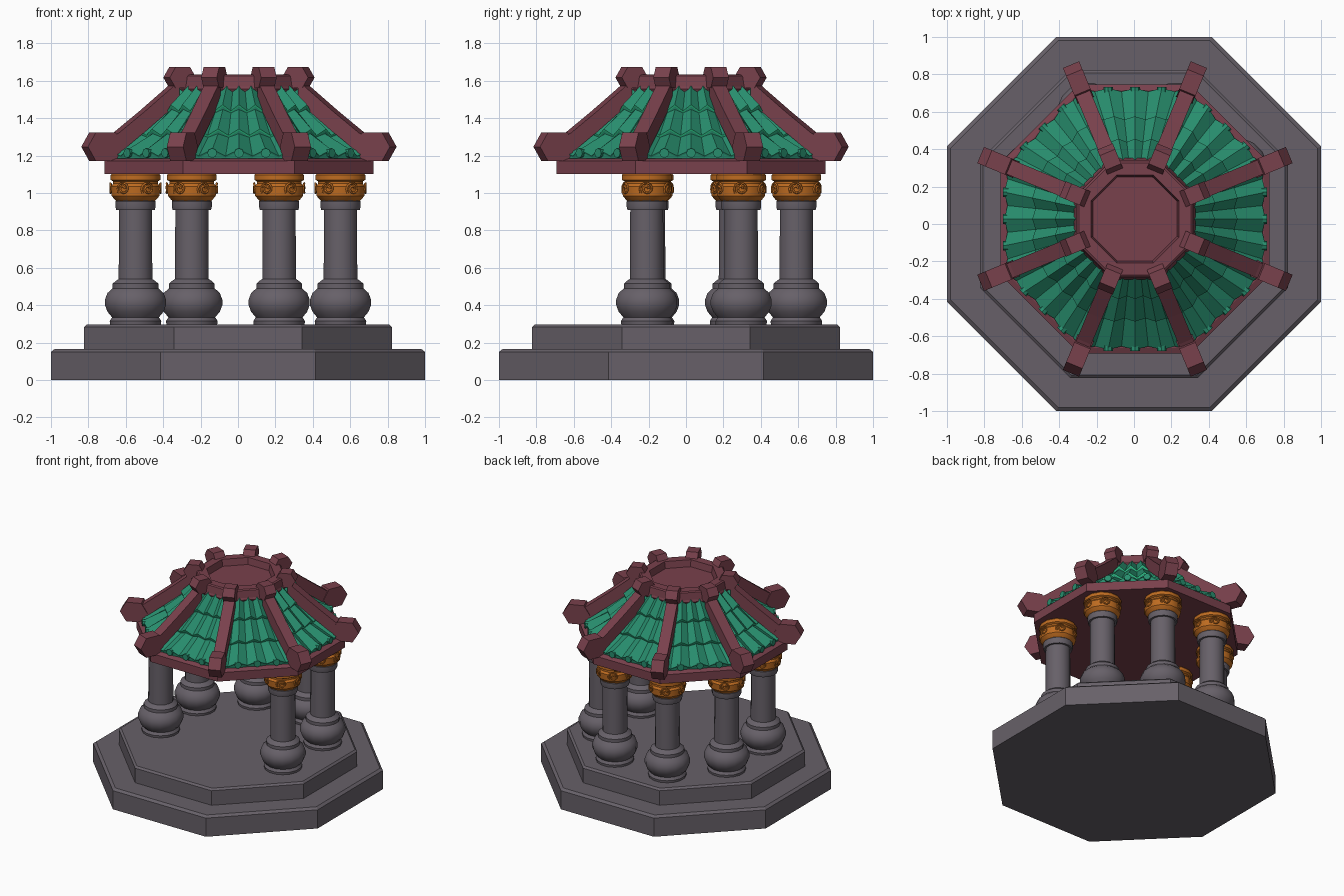
import bpy, bmesh, math
from mathutils import Vector, Matrix

if "Cube" in bpy.data.objects:
    bpy.data.objects.remove(bpy.data.objects["Cube"])

def material(name, rgb):
    m = bpy.data.materials.new(name)
    m.diffuse_color = (*rgb, 1)
    m.use_nodes = True
    m.node_tree.nodes["Principled BSDF"].inputs["Base Color"].default_value = m.diffuse_color
    return m

STONE = material("grey stone", (0.135, 0.118, 0.140))
WOOD = material("dark red wood", (0.190, 0.052, 0.072))
TILE = material("green tile", (0.021, 0.270, 0.155))
EDGE = material("bright green edge", (0.025, 0.56, 0.24))
GOLD = material("amber gold", (0.52, 0.150, 0.015))

ROOF = Vector((0.005, 0.027, 0))          # roof is set slightly back
T = math.tan(math.pi / 8)

def finish(name, bm, mats, smooth=False):
    bmesh.ops.recalc_face_normals(bm, faces=bm.faces)
    me = bpy.data.meshes.new(name)
    bm.to_mesh(me)
    bm.free()
    ob = bpy.data.objects.new(name, me)
    bpy.context.collection.objects.link(ob)
    for m in mats:
        me.materials.append(m)
    if smooth:
        bpy.ops.object.select_all(action='DESELECT')
        ob.select_set(True)
        bpy.context.view_layer.objects.active = ob
        bpy.ops.object.shade_smooth_by_angle(angle=math.radians(32))
    return ob

def lathe(name, profile, sides, mat, at=(0, 0, 0), smooth=False):
    """Revolve (apothem, z) points into a closed solid with flat sides facing the axes."""
    bm = bmesh.new()
    k = 1 / math.cos(math.pi / sides)
    rings = []
    for r, z in profile:
        rings.append([bm.verts.new((at[0] + r * k * math.cos(a), at[1] + r * k * math.sin(a), at[2] + z))
                      for a in [(i + 0.5) * math.tau / sides for i in range(sides)]])
    for lo, hi in zip(rings, rings[1:]):
        for i in range(sides):
            j = (i + 1) % sides
            bm.faces.new((lo[i], lo[j], hi[j], hi[i]))
    bm.faces.new(rings[0])
    bm.faces.new(rings[-1])
    return finish(name, bm, [mat], smooth)

def radial_prism(bm, outline, half, angle):
    """Extrude an (r, z) outline sideways and turn it to the given direction."""
    turn = Matrix.Translation(ROOF) @ Matrix.Rotation(angle, 4, 'Z')
    a, b = [[bm.verts.new(turn @ Vector((r, s * half, z))) for r, z in outline] for s in (-1, 1)]
    n = len(outline)
    for i in range(n):
        j = (i + 1) % n
        bm.faces.new((a[i], a[j], b[j], b[i]))
    bm.faces.new(a)
    bm.faces.new(b)

def hexagon(r, z, hr, hz):
    return [(r - hr, z), (r - hr * .55, z - hz), (r + hr * .55, z - hz),
            (r + hr, z), (r + hr * .55, z + hz), (r - hr * .55, z + hz)]

# stepped octagonal base
lathe("lower_step", [(1, 0), (1, .15), (.98, .166)], 8, STONE)
lathe("upper_step", [(.823, .16), (.823, .283), (.808, .297)], 8, STONE)

# columns: six of eight corners, the front two are left open
COLUMN = [(.135, .29), (.138, .315), (.125, .335), (.15, .365), (.163, .40), (.163, .43),
          (.15, .465), (.122, .49), (.122, .515), (.105, .53), (.09, .54), (.088, .91),
          (.103, .91), (.107, .925), (.107, .955), (.098, .968)]
CAPITAL = [(.10, .955), (.112, .965), (.128, .985), (.131, 1.035), (.119, 1.05),
           (.119, 1.062), (.133, 1.07), (.133, 1.095), (.12, 1.11)]
SPOTS = [(.548, -.21), (-.548, -.20), (.548, .295), (-.548, .265), (.22, .59), (-.247, .59)]
for n, (x, y) in enumerate(SPOTS, 1):
    lathe(f"column_{n}", COLUMN, 16, STONE, (x, y, 0), True)
    lathe(f"capital_{n}", CAPITAL, 12, GOLD, (x, y, 0), True)
    # raised scrolls around the capital
    cu = bpy.data.curves.new(f"capital_scrolls_{n}", 'CURVE')
    cu.dimensions = '3D'
    cu.bevel_depth = .006
    cu.bevel_resolution = 0
    for k in range(6):
        sp = cu.splines.new('POLY')
        sp.points.add(17)
        for i, p in enumerate(sp.points):
            t = i / 17
            rad, ang = .008 + .030 * t, t * 3.2 * math.pi
            a = k * math.tau / 6 + rad * math.cos(ang) / .13
            p.co = (x + .134 * math.cos(a), y + .134 * math.sin(a), 1.022 + rad * math.sin(ang), 1)
    cu.materials.append(GOLD)
    bpy.context.collection.objects.link(bpy.data.objects.new(cu.name, cu))

# roof plate and hollow crown
lathe("roof_plate", [(.72, 1.102), (.72, 1.172), (.69, 1.185)], 8, WOOD, ROOF)
lathe("roof_crown", [(.30, 1.50), (.325, 1.555), (.318, 1.57), (.31, 1.625), (.30, 1.632),
                     (.235, 1.632), (.225, 1.58)], 8, WOOD, ROOF)

# ridge beams with a hexagonal block at each end
top = [(.36, 1.60), (.41, 1.558), (.56, 1.437), (.71, 1.322), (.80, 1.27)]
beam = top + [(r, max(z - .11, 1.18)) for r, z in reversed(top)]
bm = bmesh.new()
for k in range(8):
    a = (k + .5) * math.tau / 8
    radial_prism(bm, beam, .041, a)
    radial_prism(bm, hexagon(.79, 1.247, .103, .077), .047, a)
    radial_prism(bm, hexagon(.343, 1.617, .076, .056), .045, a)
finish("ridge_beams", bm, [WOOD])

# pleated tile rows, each overlapping the one below
ROWS = [((.30, 1.575), (.42, 1.455)), ((.405, 1.445), (.54, 1.325)), ((.52, 1.315), (.69, 1.215))]
bm = bmesh.new()
for k in range(8):
    turn = Matrix.Translation(ROOF) @ Matrix.Rotation(k * math.tau / 8, 4, 'Z')
    for n, (up, low) in enumerate(ROWS):
        strips = []
        for r, z, amp in ((*up, .010), (*low, .017), (low[0] - .004, low[1] - .009, .017),
                          (low[0] - .01, low[1] - (.05 if n == 2 else .03), .017)):
            strips.append([])
            for i in range(-4, 5):
                s = 1 if i % 2 == 0 else -1
                strips[-1].append(bm.verts.new(turn @ Vector((r + s * amp * .5, r * T * i / 4, z + s * amp))))
        for j in range(3):
            for i in range(8):
                f = bm.faces.new((strips[j][i], strips[j][i + 1], strips[j + 1][i + 1], strips[j + 1][i]))
                f.material_index = 1 if j == 1 and n < 2 else 0
bmesh.ops.recalc_face_normals(bm, faces=bm.faces)
finish("roof_tiles", bm, [TILE, EDGE])

# round tile ends along the eaves
bm = bmesh.new()
for k in range(8):
    turn = Matrix.Translation(ROOF) @ Matrix.Rotation(k * math.tau / 8, 4, 'Z')
    for i in (-2, 0, 2):
        place = Matrix.Translation((.685, .69 * T * i / 4, 1.213)) @ Matrix.Rotation(math.pi / 2, 4, 'Y')
        bmesh.ops.create_cone(bm, cap_ends=True, segments=8, radius1=.026, radius2=.026,
                              depth=.04, matrix=turn @ place)
finish("eave_tile_ends", bm, [TILE])
